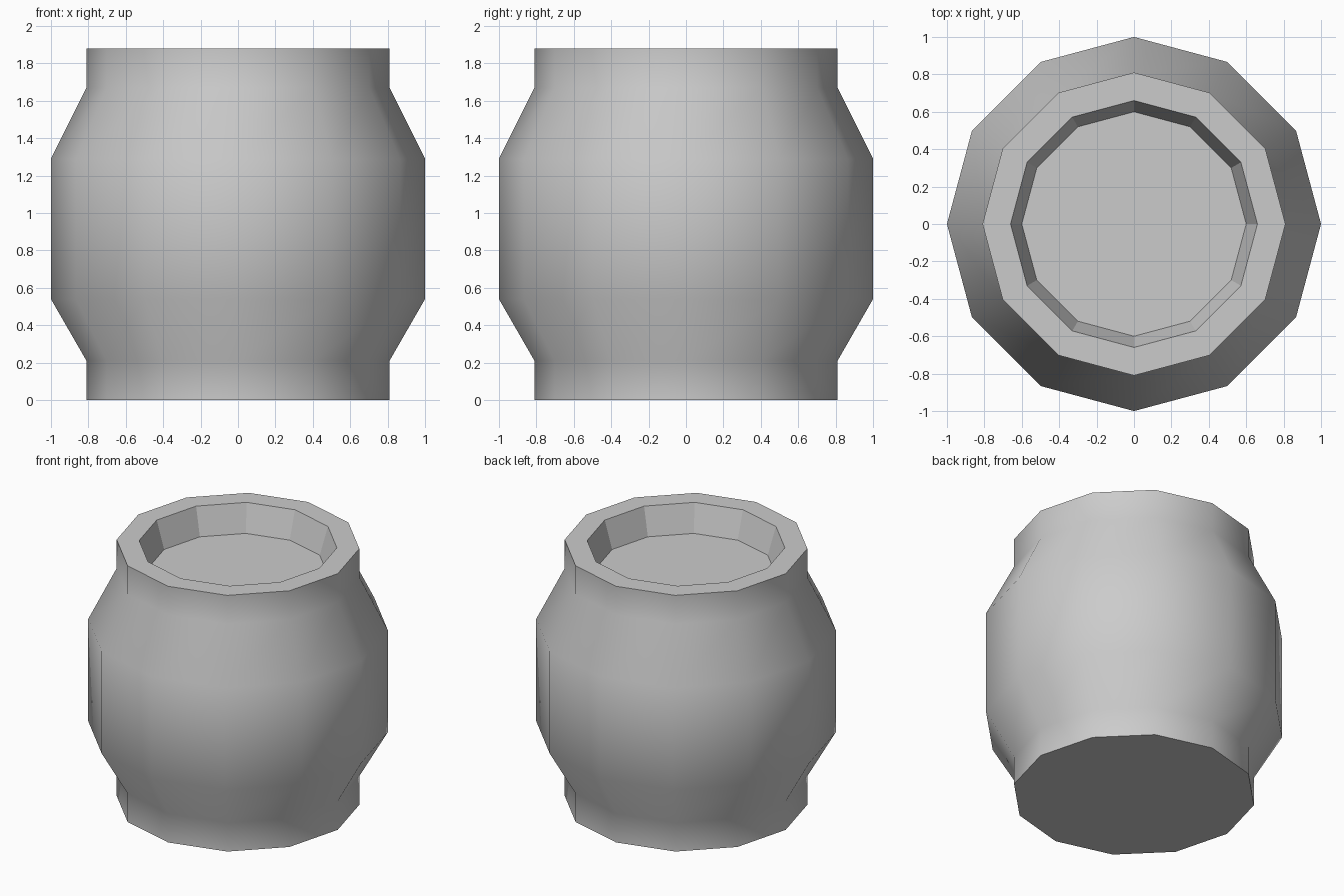
import bpy
import bmesh
from math import cos, sin, tau

cube = bpy.data.objects.get("Cube")
if cube:
    bpy.data.objects.remove(cube, do_unlink=True)

SIDES = 12

# Plain grey clay
clay = bpy.data.materials.new("light_grey")
clay.use_nodes = True
colour = (0.6, 0.6, 0.6, 1)
clay.diffuse_color = colour
clay.node_tree.nodes["Principled BSDF"].inputs["Base Color"].default_value = colour

# (radius, height) from the base, up the outside, over the rim and into the recess
outside = [(0.81, 0), (0.81, 0.21), (1, 0.54), (1, 1.29), (0.81, 1.67), (0.81, 1.88)]
recess = [(0.66, 1.88), (0.6, 1.68)]

bm = bmesh.new()


def ring(radius, height):
    return [bm.verts.new((radius * cos(tau * i / SIDES), radius * sin(tau * i / SIDES), height))
            for i in range(SIDES)]


rings = [ring(r, z) for r, z in outside + recess]

# Walls: the outside is smooth, the rim and recess are flat
for level, (low, high) in enumerate(zip(rings, rings[1:])):
    for i in range(SIDES):
        j = (i + 1) % SIDES
        face = bm.faces.new((low[i], low[j], high[j], high[i]))
        face.smooth = level < len(outside) - 1

# Base and recess floor
bm.faces.new(rings[0][::-1])
bm.faces.new(rings[-1])

# Keep a crisp edge wherever smooth walls meet flat faces
for edge in bm.edges:
    edge.smooth = all(f.smooth for f in edge.link_faces)

mesh = bpy.data.meshes.new("barrel_pot")
bm.to_mesh(mesh)
bm.free()
mesh.materials.append(clay)
pot = bpy.data.objects.new("barrel_pot", mesh)
bpy.context.collection.objects.link(pot)
